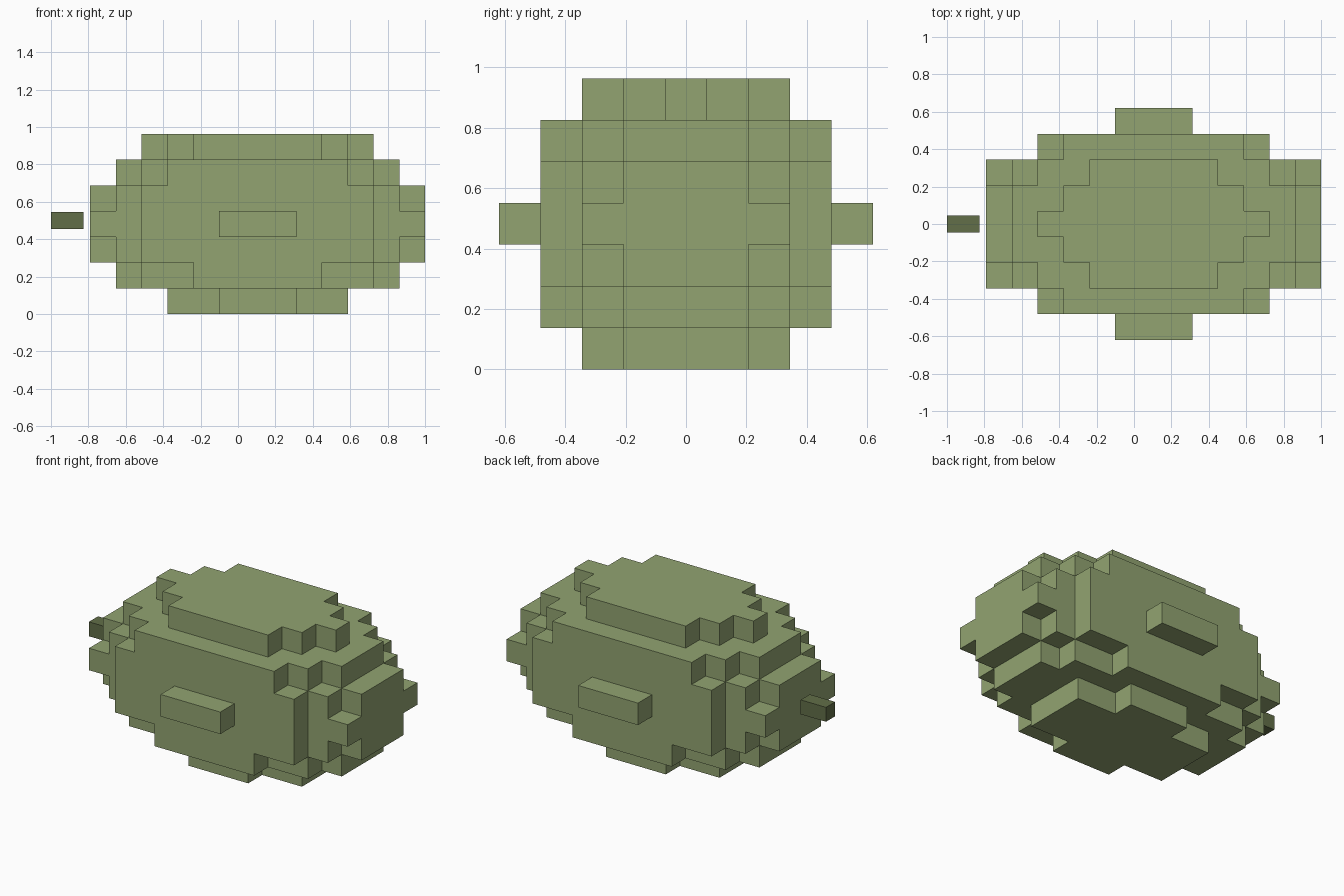
import bpy, bmesh
from mathutils import Vector

if "Cube" in bpy.data.objects:
    bpy.data.objects.remove(bpy.data.objects["Cube"])

S = 1.79 / 13                      # cell size
CX, CZ = 0.105, 3.5 * S            # body centre


def material(name, rgb):
    m = bpy.data.materials.new(name)
    m.diffuse_color = (*rgb, 1)
    m.use_nodes = True
    m.node_tree.nodes["Principled BSDF"].inputs["Base Color"].default_value = m.diffuse_color
    return m


def make_object(name, bm, mat):
    mesh = bpy.data.meshes.new(name)
    bm.to_mesh(mesh)
    bm.free()
    mesh.materials.append(mat)
    ob = bpy.data.objects.new(name, mesh)
    bpy.context.collection.objects.link(ob)
    return ob


green = material("moss green", (0.287, 0.371, 0.165))
dark = material("dark olive", (0.122, 0.156, 0.065))

# Stepped body: per layer (z), half length in x for each row outward from y = 0
layers = {
    3: [4, 3, 2],
    2: [5, 5, 4, 3],
    1: [6, 6, 5, 4],
    0: [6, 6, 6, 4, 1],
    -1: [6, 6, 5, 4],
    -2: [5, 5, 4, 2],
    -3: [3, 3, 1],
}
cells = {(i, s * j, k)
         for k, rows in layers.items()
         for j, half in enumerate(rows)
         for s in (-1, 1)
         for i in range(-half, half + 1)}

# Outer skin: a square wherever a cell has no neighbour
bm = bmesh.new()
for c in sorted(cells):
    for axis in range(3):
        for sign in (-1, 1):
            n = Vector((0, 0, 0))
            n[axis] = sign
            if tuple(int(a + b) for a, b in zip(c, n)) in cells:
                continue
            u = Vector((0, 0, 0))
            u[(axis + 1) % 3] = 1
            v = n.cross(u)
            mid = Vector(c) + n / 2
            corners = [mid + (a * u + b * v) / 2
                       for a, b in ((-1, -1), (1, -1), (1, 1), (-1, 1))]
            bm.faces.new([bm.verts.new(p * S + Vector((CX, 0, CZ)))
                          for p in corners])
bmesh.ops.remove_doubles(bm, verts=bm.verts, dist=0.001)
make_object("stepped_body", bm, green)

# Small floating stem off the left end
bm = bmesh.new()
bmesh.ops.create_cube(bm, size=1)
bmesh.ops.scale(bm, vec=(0.175, 0.09, 0.09), verts=bm.verts)
bmesh.ops.translate(bm, vec=(-0.9125, 0, 0.5), verts=bm.verts)
make_object("stem", bm, dark)
